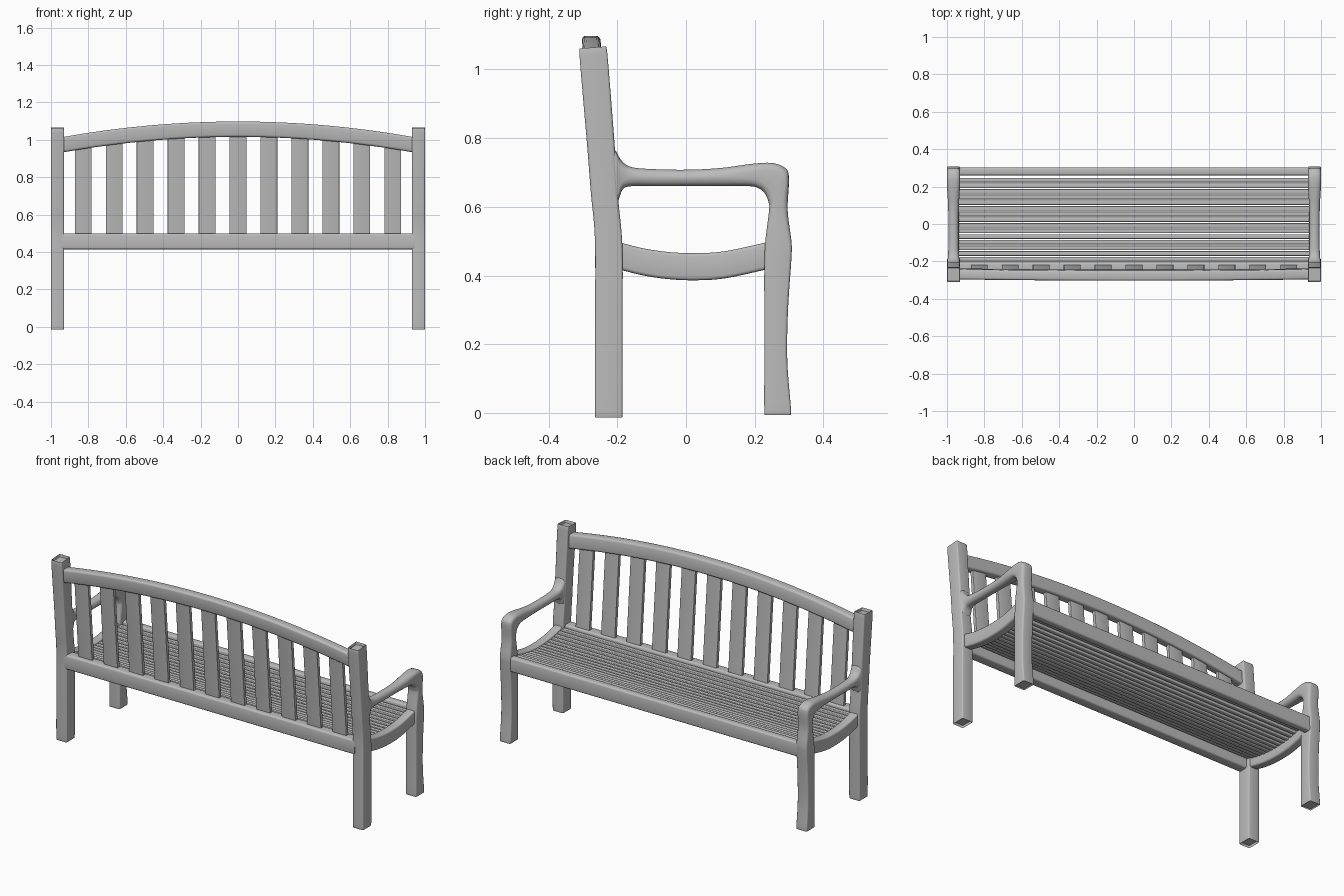
import bpy, bmesh, math
from mathutils import Vector

if "Cube" in bpy.data.objects:
    bpy.data.objects.remove(bpy.data.objects["Cube"], do_unlink=True)

grey = bpy.data.materials.new("weathered_grey")
grey.use_nodes = True
tone = (0.5, 0.5, 0.5, 1)
grey.diffuse_color = tone
grey.node_tree.nodes["Principled BSDF"].inputs["Base Color"].default_value = tone

X, Y = Vector((1, 0, 0)), Vector((0, 1, 0))


def spline(rows, steps):
    """Catmull-Rom resampling of rows of numbers."""
    out = []
    for i in range(len(rows) - 1):
        p0, p1, p2 = rows[max(i - 1, 0)], rows[i], rows[i + 1]
        p3 = rows[min(i + 2, len(rows) - 1)]
        for k in range(steps):
            t = k / steps
            out.append([b + t / 2 * (c - a + t * (2 * a - 5 * b + 4 * c - d + t * (3 * (b - c) + d - a)))
                        for a, b, c, d in zip(p0, p1, p2, p3)])
    return out + [rows[-1]]


def loft(name, stations, axis):
    """Rounded-rectangle sections; each station is edge a, edge b, half width, corner radius."""
    bm = bmesh.new()
    rings = []
    for a, b, w, r in stations:
        a, b = Vector(a), Vector(b)
        mid, u, h = (a + b) / 2, (b - a).normalized(), (b - a).length / 2
        ring = []
        for q, (su, sv) in enumerate(((1, 1), (-1, 1), (-1, -1), (1, -1))):
            for k in range(4):
                ang = math.pi / 2 * (q + k / 3)
                ring.append(bm.verts.new(mid + u * (su * (h - r) + r * math.cos(ang))
                                         + axis * (sv * (w - r) + r * math.sin(ang))))
        rings.append(ring)
    for r0, r1 in zip(rings, rings[1:]):
        for i in range(len(r0)):
            j = (i + 1) % len(r0)
            bm.faces.new((r0[i], r0[j], r1[j], r1[i]))
    bm.faces.new(rings[0])
    bm.faces.new(rings[-1])
    bmesh.ops.recalc_face_normals(bm, faces=bm.faces)
    mesh = bpy.data.meshes.new(name)
    bm.to_mesh(mesh)
    bm.free()
    mesh.materials.append(grey)
    obj = bpy.data.objects.new(name, mesh)
    bpy.context.collection.objects.link(obj)
    bpy.ops.object.select_all(action='DESELECT')
    obj.select_set(True)
    bpy.context.view_layer.objects.active = obj
    bpy.ops.object.shade_smooth_by_angle(angle=math.radians(40))
    return obj


def side_part(name, x, rows, steps=5):
    """Part of an end frame; rows hold ya, za, yb, zb, half width, radius."""
    loft(name, [((x, r[0], r[1]), (x, r[2], r[3]), r[4], r[5]) for r in spline(rows, steps)], X)


post = [(-.262, 0, -.188, 0, .031, .004), (-.265, .006, -.185, .006, .035, .006),
        (-.265, .25, -.185, .25, .035, .006), (-.265, .5, -.185, .48, .035, .007),
        (-.277, .64, -.197, .62, .035, .009), (-.288, .78, -.207, .77, .035, .009),
        (-.31, 1.04, -.229, 1.045, .035, .005), (-.305, 1.046, -.234, 1.051, .031, .004)]

# Front leg bends over at the top and continues as the armrest
leg_arm = [(.302, 0, .231, 0, .031, .004), (.306, .006, .228, .006, .035, .006),
           (.295, .15, .228, .15, .035, .008), (.297, .3, .228, .3, .035, .008),
           (.307, .45, .228, .42, .035, .009), (.307, .5, .231, .5, .035, .01),
           (.296, .59, .242, .59, .035, .014), (.3, .68, .24, .615, .035, .018),
           (.291, .711, .229, .64, .035, .02), (.255, .727, .212, .654, .035, .02),
           (.2, .726, .185, .66, .034, .022), (.1, .713, .1, .66, .029, .023),
           (0, .708, 0, .66, .027, .022), (-.1, .71, -.1, .66, .027, .022),
           (-.16, .716, -.16, .66, .029, .022), (-.188, .735, -.185, .65, .031, .022),
           (-.207, .765, -.2, .615, .033, .022), (-.23, .77, -.23, .61, .033, .022)]


def seat_top(y):
    return .465 + .03 * ((y - .02) / .21) ** 2


for side, s in (("left", 1), ("right", -1)):
    side_part(side + "_back_post", s * .965, post)
    side_part(side + "_leg_and_armrest", s * .965, leg_arm)
    side_part(side + "_seat_rail", s * .962,
              [(y, seat_top(y), y, seat_top(y) - .079, .026, .01)
               for y in (-.2, -.12, -.04, .04, .12, .24)])

# Straight rails under the back and the seat edge
for name, y, w in (("back_seat_rail", -.235, .03), ("front_seat_rail", .281, .021)):
    loft(name, [((x, y, .5), (x, y, .415), w, .01) for x in (-.945, .945)], Y)


# Arched top rail, leaning with the posts
def arch(x):
    return 1.057 - .082 * (x / .93) ** 2


def lean(z):
    return -.229 - .08 * (z - .5)


crest = []
for i in range(33):
    x = -.945 + 1.89 * i / 32
    z = arch(x)
    crest.append(((x, lean(z + .041), z + .041), (x, lean(z - .041), z - .041), .027, .012))
loft("top_rail", crest, Y)

# Upright back slats
for i in range(11):
    x = (i - 5) * .1655
    loft(f"back_slat_{i + 1}", [((x - .045, lean(z), z), (x + .045, lean(z), z), .01, .002)
                                for z in (.48, arch(x) - .02)], Y)

# Long seat slats following the dished rails
count = 15
for i in range(count):
    y = -.188 + i * .0302
    z = seat_top(y) - .008
    loft(f"seat_slat_{i + 1}", [((x, y, z), (x, y, z - .022), .0122, .004)
                                for x in (-.945, .945)], Y)
